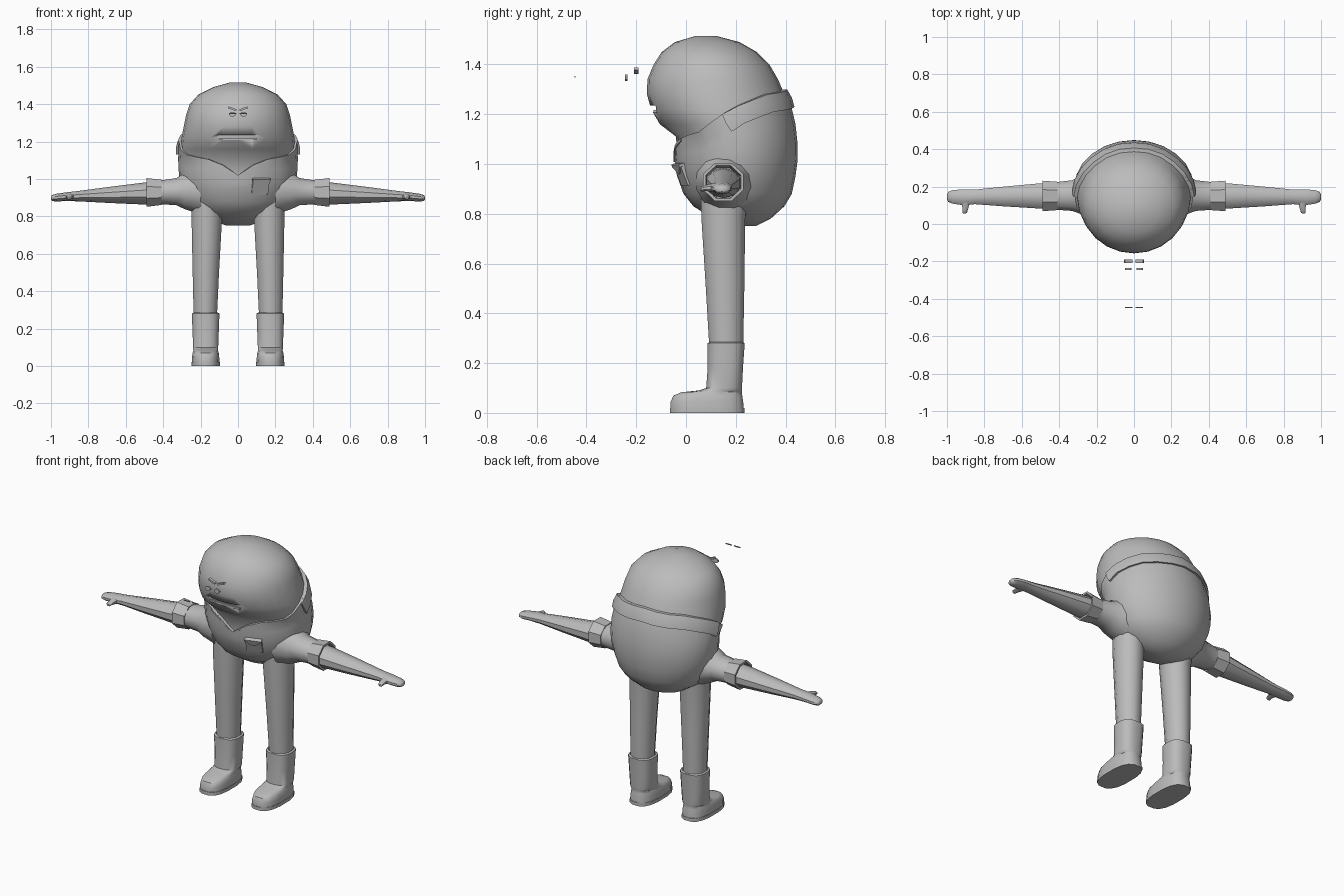
import bpy, bmesh, math
from mathutils import Vector, Euler

cube = bpy.data.objects.get("Cube")
if cube:
    bpy.data.objects.remove(cube, do_unlink=True)

GREY = (0.5, 0.5, 0.5, 1)
clay = bpy.data.materials.new("plain_grey")
clay.use_nodes = True
clay.diffuse_color = GREY
shader = next(n for n in clay.node_tree.nodes if n.type == "BSDF_PRINCIPLED")
shader.inputs["Base Color"].default_value = GREY

X, Y, Z = Vector((1, 0, 0)), Vector((0, 1, 0)), Vector((0, 0, 1))


def finish(name, bm, mirror=False, angle=40):
    bmesh.ops.recalc_face_normals(bm, faces=bm.faces)
    mesh = bpy.data.meshes.new(name)
    bm.to_mesh(mesh)
    bm.free()
    mesh.materials.append(clay)
    ob = bpy.data.objects.new(name, mesh)
    bpy.context.collection.objects.link(ob)
    bpy.ops.object.select_all(action="DESELECT")
    ob.select_set(True)
    bpy.context.view_layer.objects.active = ob
    bpy.ops.object.shade_smooth_by_angle(angle=math.radians(angle))
    if mirror:
        ob.modifiers.new("mirror", "MIRROR")
    return ob


def loft(name, rings, cap_start=True, cap_end=True, **options):
    bm = bmesh.new()
    rows = [[bm.verts.new(p) for p in ring] for ring in rings]
    n = len(rows[0])
    for a, b in zip(rows, rows[1:]):
        for i in range(n):
            j = (i + 1) % n
            bm.faces.new((a[i], a[j], b[j], b[i]))
    if cap_start:
        bm.faces.new(rows[0])
    if cap_end:
        bm.faces.new(rows[-1])
    return finish(name, bm, **options)


def ring(center, u, v, ru, rv, n=12, power=1.0):
    def bend(c):
        return math.copysign(abs(c) ** power, c)
    angles = [2 * math.pi * (i + 0.5) / n for i in range(n)]
    return [Vector(center) + u * ru * bend(math.cos(a)) + v * rv * bend(math.sin(a))
            for a in angles]


def box(name, center, size, turn=(0, 0, 0), mirror=False):
    bm = bmesh.new()
    bmesh.ops.create_cube(bm, size=1)
    for v in bm.verts:
        local = Vector(a * b for a, b in zip(v.co, size))
        v.co = Vector(center) + Euler(turn).to_matrix() @ local
    return finish(name, bm, mirror=mirror)


def interpolate(table, key):
    for a, b in zip(table, table[1:]):
        if key <= b[0]:
            f = max(0, (key - a[0]) / (b[0] - a[0]))
            return [p + (q - p) * f for p, q in zip(a[1:], b[1:])]
    return table[-1][1:]


# Body profile: height, front y, back y, half width
BODY = [
    (0.75, 0.21, 0.27, 0.05), (0.78, 0.12, 0.33, 0.14), (0.83, 0.04, 0.385, 0.22),
    (0.88, 0.0, 0.415, 0.26), (0.95, -0.025, 0.43, 0.29), (1.02, -0.035, 0.437, 0.305),
    (1.11, -0.04, 0.435, 0.308), (1.16, -0.105, 0.428, 0.307), (1.22, -0.14, 0.415, 0.302),
    (1.28, -0.157, 0.395, 0.29), (1.34, -0.155, 0.37, 0.278), (1.40, -0.13, 0.335, 0.258),
    (1.45, -0.098, 0.285, 0.213), (1.49, -0.045, 0.215, 0.135), (1.515, 0.04, 0.12, 0.045)]
SEGMENTS = 24
TURNS = [360 * i / SEGMENTS for i in range(SEGMENTS)]


def body_point(turn, z, offset=0):
    front, back, half = interpolate(BODY, z)
    t = math.radians(turn)
    return Vector(((half + offset) * math.sin(t),
                   (front + back) / 2 - ((back - front) / 2 + offset) * math.cos(t), z))


# Neckline height by turn away from the front
NECK = [(0, 1.02), (15, 1.075), (30, 1.105), (60, 1.13), (75, 1.16), (90, 1.2),
        (110, 1.245), (135, 1.28), (180, 1.3)]


def neckline(turn):
    return interpolate(NECK, min(turn, 360 - turn))[0]


# Head, with a mouth slot cut out
head = loft("head", [[body_point(t, row[0]) for t in TURNS] for row in BODY[4:]], angle=50)
cutter = box("mouth_cutter", (0, -0.21, 1.222), (0.22, 0.18, 0.027))
cut = head.modifiers.new("mouth", "BOOLEAN")
cut.operation, cut.object, cut.solver = "DIFFERENCE", cutter, "EXACT"
bpy.context.view_layer.objects.active = head
bpy.ops.object.modifier_apply(modifier="mouth")
bpy.data.objects.remove(cutter, do_unlink=True)
box("teeth", (0, -0.122, 1.213), (0.2, 0.016, 0.01))

# Torso reaching up to the neckline, with a turned-in rim
torso = [[body_point(t, row[0], 0.01) for t in TURNS] for row in BODY[:5]]
base = BODY[4][0]
for k in range(1, 6):
    torso.append([body_point(t, base + (neckline(t) - base) * k / 5, 0.012) for t in TURNS])
torso.append([body_point(t, neckline(t), -0.01) for t in TURNS])
loft("torso", torso, cap_end=False, angle=50)

# Turned-down collar around the back
collar = []
for t in [t for t in TURNS if 90 <= t <= 270]:
    top = neckline(t)
    collar.append([body_point(t, top, -0.005), body_point(t, top, 0.02),
                   body_point(t, top - 0.035, 0.026), body_point(t, top - 0.07, 0.024),
                   body_point(t, top - 0.07, -0.005)])
loft("collar", collar)

# Lapel edges along the front opening
for side, label in ((1, "left"), (-1, "right")):
    edge = []
    for t in (0, 8, 15, 22, 30):
        top = neckline(t)
        edge.append([body_point(side * t, top - drop, out)
                     for drop, out in ((0, 0), (0, 0.016), (0.012, 0.016), (0.012, 0))])
    loft(label + "_lapel", edge)

# Shirt pocket and its pointed flap
tilt = (0.38, 0, 0.3)
box("pocket", (0.118, -0.012, 0.96), (0.092, 0.022, 0.09), tilt)
matrix = Euler(tilt).to_matrix()
flap = [[Vector((0.118, -0.012, 0.96)) + matrix @ Vector((x, y, z))
         for x, z in ((-0.05, 0.047), (0.05, 0.047), (0.05, 0.036), (0, 0.005), (-0.05, 0.036))]
        for y in (-0.018, -0.005)]
loft("pocket_flap", flap)


def arm_rings(rows, n):
    return [ring((x, y, z), Y, Z, ry, rz, n) for x, y, z, ry, rz in rows]


# Sleeves with flared hollow cuffs
loft("sleeves", arm_rings([
    (0.2, 0.165, 0.935, 0.13, 0.13), (0.285, 0.155, 0.935, 0.105, 0.1),
    (0.33, 0.152, 0.932, 0.085, 0.075), (0.42, 0.15, 0.928, 0.076, 0.065)], 12), mirror=True)
loft("cuffs", arm_rings([
    (0.41, 0.15, 0.928, 0.06, 0.05), (0.41, 0.15, 0.928, 0.082, 0.073),
    (0.488, 0.15, 0.928, 0.088, 0.083), (0.488, 0.15, 0.928, 0.076, 0.071),
    (0.43, 0.15, 0.928, 0.07, 0.06)], 8), mirror=True)

# Forearms tapering into mitten hands
loft("forearms", arm_rings([
    (0.4, 0.15, 0.924, 0.074, 0.062), (0.5, 0.15, 0.922, 0.071, 0.059),
    (0.7, 0.147, 0.914, 0.055, 0.042), (0.85, 0.145, 0.908, 0.041, 0.028),
    (0.92, 0.143, 0.905, 0.044, 0.023), (0.97, 0.145, 0.9, 0.038, 0.021),
    (0.993, 0.145, 0.898, 0.028, 0.016), (1.0, 0.145, 0.897, 0.014, 0.008)], 10), mirror=True)
loft("thumbs", [ring((x, y, z), X, Z, r, r * 0.8, 8) for x, y, z, r in (
    (0.9, 0.14, 0.905, 0.03), (0.9, 0.105, 0.905, 0.022), (0.902, 0.08, 0.903, 0.016),
    (0.905, 0.062, 0.9, 0.014), (0.905, 0.056, 0.899, 0.007))], mirror=True)

# Legs
loft("legs", [ring((x, y, z), X, Y, rx, ry, 12) for x, y, z, rx, ry in (
    (0.165, 0.155, 0.9, 0.085, 0.1), (0.167, 0.15, 0.78, 0.084, 0.091),
    (0.172, 0.157, 0.5, 0.073, 0.08), (0.175, 0.162, 0.25, 0.064, 0.07))], mirror=True)


# Boots: height, front y, back y, half width
def boot_rings(rows):
    return [ring((0.173, (f + b) / 2, z), X, Y, w, (b - f) / 2, 16, 0.75)
            for z, f, b, w in rows]


loft("boots", boot_rings([
    (0.27, 0.105, 0.215, 0.055), (0.285, 0.095, 0.228, 0.066), (0.28, 0.086, 0.237, 0.075),
    (0.18, 0.086, 0.23, 0.071), (0.1, 0.08, 0.226, 0.068), (0.09, 0.05, 0.226, 0.068),
    (0.083, -0.02, 0.226, 0.066), (0.07, -0.052, 0.228, 0.071), (0.045, -0.064, 0.232, 0.074),
    (0.018, -0.064, 0.234, 0.075)]), mirror=True)
loft("soles", boot_rings([(0.02, -0.067, 0.237, 0.077), (0, -0.067, 0.237, 0.077)]), mirror=True)

# Floating face pieces: brows, eyes and thin glints
box("brows", (0.03, -0.2, 1.375), (0.045, 0.018, 0.01), (0, -0.35, 0), mirror=True)
loft("eyes", [ring((0.03, y, 1.346), X, Z, 0.018, 0.013, 10) for y in (-0.246, -0.235)],
     mirror=True)
box("glints", (0.028, -0.446, 1.35), (0.04, 0.004, 0.006), mirror=True)
